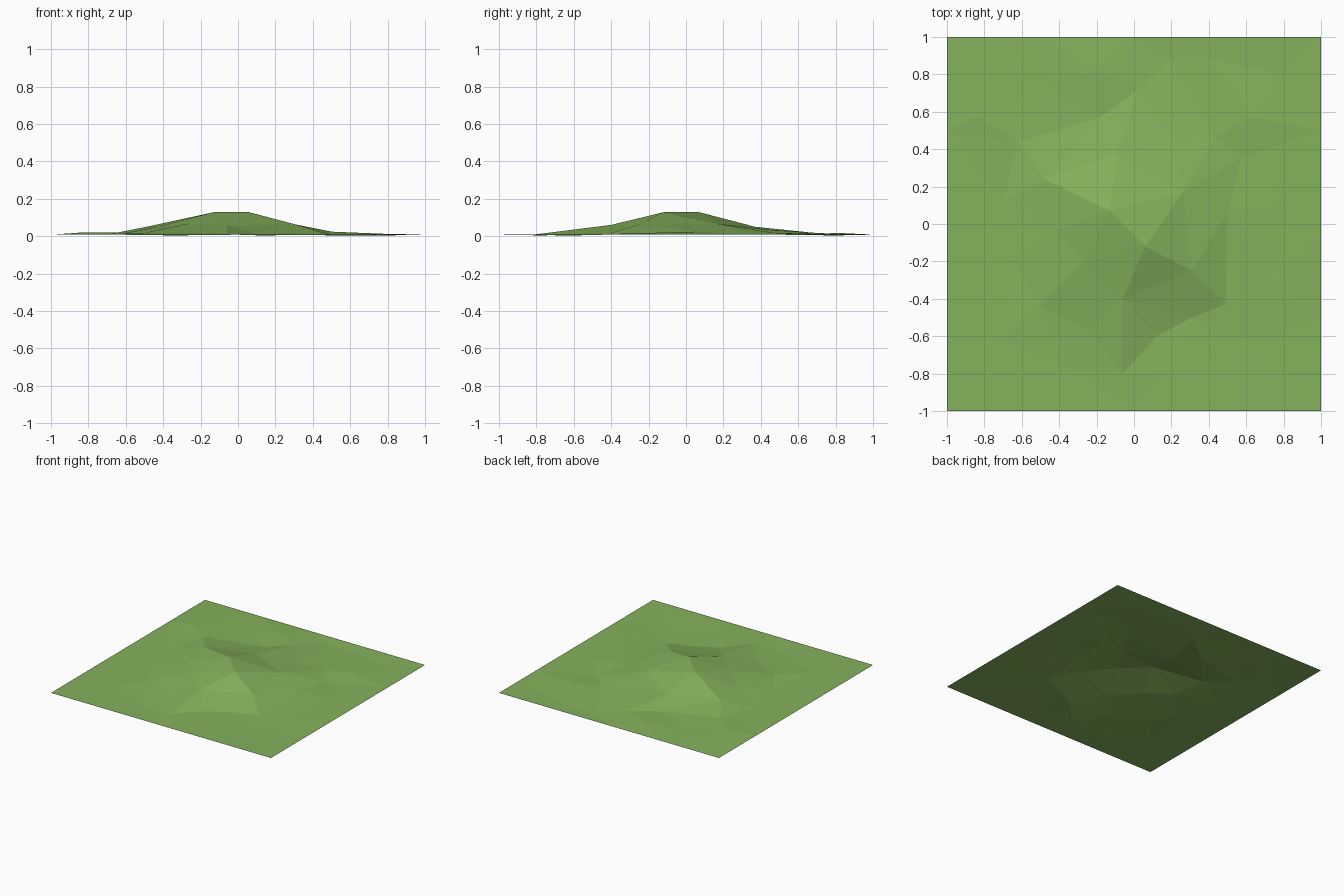
import bpy
import bmesh
from mathutils import Vector
from mathutils.geometry import delaunay_2d_cdt

default_cube = bpy.data.objects.get("Cube")
if default_cube:
    bpy.data.objects.remove(default_cube, do_unlink=True)

HALF = 1.0
RIM_HEIGHT = 0.008


def flat_material(name, colour):
    material = bpy.data.materials.new(name)
    material.use_nodes = True
    material.diffuse_color = colour
    shader = material.node_tree.nodes["Principled BSDF"]
    shader.inputs["Base Color"].default_value = colour
    shader.inputs["Roughness"].default_value = 1.0
    return material


# Survey points: x and y in hundredths, height in thousandths
summit = [(-13, 7, 128), (6, -12, 128)]
upper_slope = [
    (-9, 37, 50), (26, 17, 66), (31, -25, 62), (-6, -40, 60),
    (-26, -20, 68), (-43, -4, 50), (-48, 24, 52), (20, 45, 34),
]
hill_foot = [
    (-62, 44, 20), (-18, 57, 8), (2, 72, 14), (44, 47, 17), (57, 35, 9),
    (50, 6, 24), (49, -43, 8), (31, -50, 6), (12, -60, 4), (-6, -80, 10),
    (-24, -57, 18), (-50, -43, 17), (-64, -20, 9),
]
meadow = [
    (-83, 58, 20), (-70, 12, 8), (-45, 74, 10), (-20, 82, 17),
    (20, 88, 5), (42, 88, 6), (80, 80, 4), (63, 57, 16),
    (80, 12, 9), (77, -35, 13), (58, -62, 4), (20, -82, 8),
    (-34, -77, 4), (-70, -62, 9),
]


def survey_points(*groups):
    return [
        Vector((x / 100, y / 100, height / 1000))
        for group in groups
        for x, y, height in group
    ]


# Straight square rim, with the same number of points on each side
def rim_points(steps):
    points = []
    for step in range(steps):
        along = -HALF + 2 * HALF * step / steps
        for x, y in ((along, -HALF), (HALF, along), (-along, HALF), (-HALF, -along)):
            points.append(Vector((x, y, RIM_HEIGHT)))
    return points


# Creases that must survive as edges between the named groups of points
def crease_edges(points, outline):
    lookup = {(round(p.x * 100), round(p.y * 100)): i for i, p in enumerate(points)}
    indices = [lookup[point[:2]] for point in outline]
    return list(zip(indices, indices[1:]))


def build_terrain(name, points, creases, material):
    flat = [point.to_2d() for point in points]
    _, _, triangles, sources, _, _ = delaunay_2d_cdt(flat, creases, [], 0, 1e-5)
    bm = bmesh.new()
    verts = [bm.verts.new(points[source[0]]) for source in sources]
    for triangle in triangles:
        bm.faces.new([verts[i] for i in triangle])
    bmesh.ops.recalc_face_normals(bm, faces=bm.faces)
    # Open sheet: make every facet look upwards
    bm.normal_update()
    for face in bm.faces:
        if face.normal.z < 0:
            face.normal_flip()
        face.smooth = False
    mesh = bpy.data.meshes.new(name)
    bm.to_mesh(mesh)
    bm.free()
    mesh.materials.append(material)
    terrain = bpy.data.objects.new(name, mesh)
    bpy.context.collection.objects.link(terrain)
    return terrain


grass = flat_material("grass green", (0.235, 0.445, 0.108, 1.0))
points = survey_points(summit, upper_slope, hill_foot, meadow) + rim_points(4)

# North-west face outline, the summit ridge and the southern spur
north_west = [summit[0], upper_slope[6], *hill_foot[:3], upper_slope[0], summit[0]]
ridge = [summit[0], summit[1], upper_slope[3], hill_foot[9]]
creases = crease_edges(points, north_west) + crease_edges(points, ridge)

build_terrain("grassy_hill", points, creases, grass)
